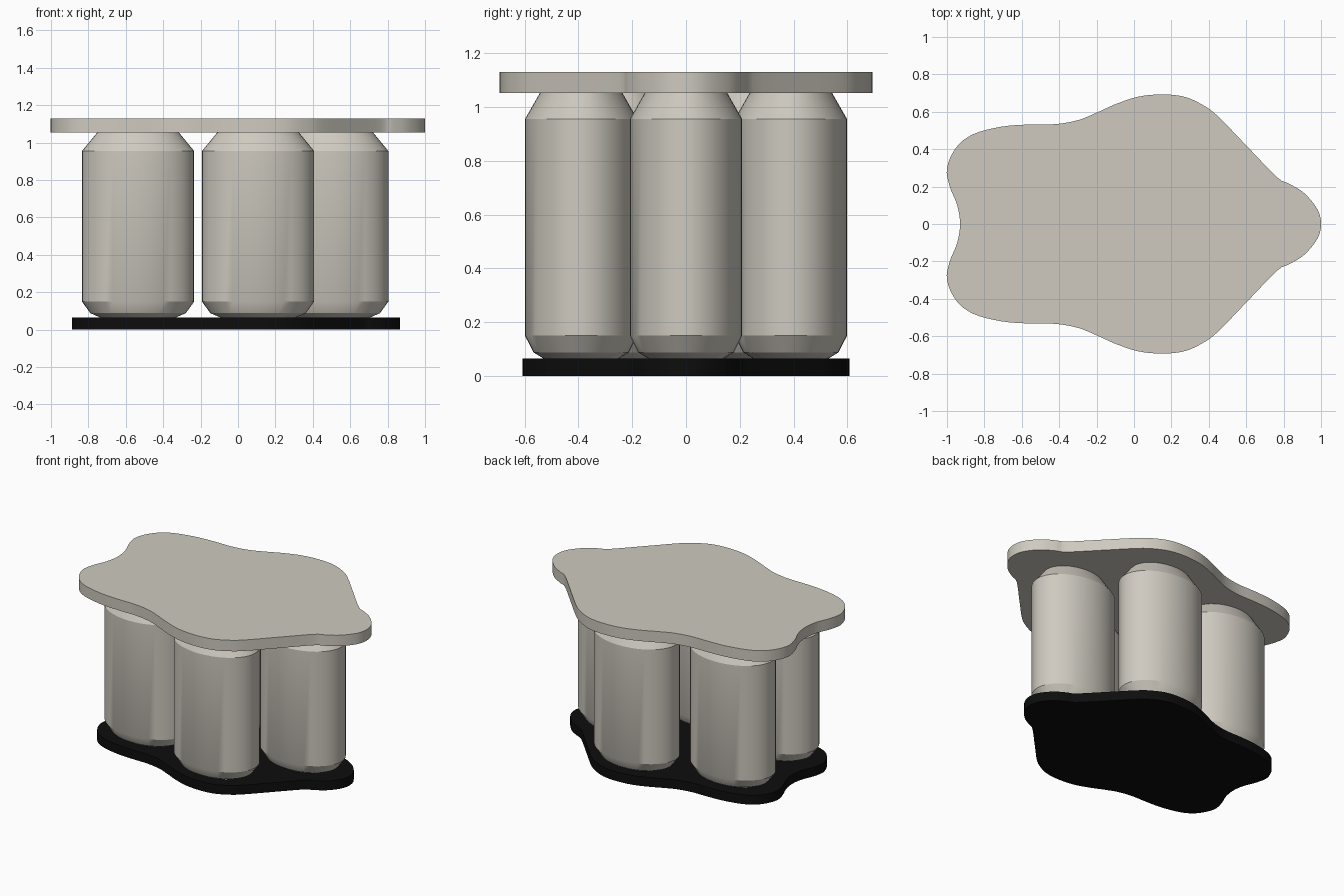
import bpy
import bmesh
from math import cos, sin, tau, radians
from mathutils import Vector

cube = bpy.data.objects.get("Cube")
if cube:
    bpy.data.objects.remove(cube, do_unlink=True)


def material(name, colour):
    mat = bpy.data.materials.new(name)
    mat.use_nodes = True
    mat.diffuse_color = colour
    mat.node_tree.nodes["Principled BSDF"].inputs["Base Color"].default_value = colour
    return mat


def finish(name, bm, mat, angle):
    bmesh.ops.recalc_face_normals(bm, faces=bm.faces[:])
    mesh = bpy.data.meshes.new(name)
    bm.to_mesh(mesh)
    bm.free()
    mesh.materials.append(mat)
    obj = bpy.data.objects.new(name, mesh)
    bpy.context.collection.objects.link(obj)
    bpy.ops.object.select_all(action="DESELECT")
    obj.select_set(True)
    bpy.context.view_layer.objects.active = obj
    bpy.ops.object.shade_smooth_by_angle(angle=radians(angle))
    return obj


def smooth_loop(points, steps=4):
    """Closed Catmull-Rom curve through the points."""
    pts = [Vector(p) for p in points]
    n = len(pts)
    result = []
    for i in range(n):
        a, b, c, d = (pts[(i + k) % n] for k in (-1, 0, 1, 2))
        for s in range(steps):
            t = s / steps
            result.append(b + 0.5 * t * ((c - a) + t * ((2 * a - 5 * b + 4 * c - d)
                          + t * (3 * (b - c) + d - a))))
    return result


def slab(name, outline, scale, shift, bottom, top, mat):
    bm = bmesh.new()
    face = bm.faces.new([bm.verts.new((p.x * scale + shift, p.y * scale, bottom))
                         for p in outline])
    ext = bmesh.ops.extrude_face_region(bm, geom=[face])
    for v in ext["geom"]:
        if isinstance(v, bmesh.types.BMVert):
            v.co.z = top
    return finish(name, bm, mat, 40)


def can(name, x, y, profile, squash, mat, sides=40):
    bm = bmesh.new()
    rings = [[bm.verts.new((x + r * cos(tau * i / sides),
                            y + r * squash * sin(tau * i / sides), z))
              for i in range(sides)] for r, z in profile]
    for low, high in zip(rings, rings[1:]):
        for i in range(sides):
            j = (i + 1) % sides
            bm.faces.new((low[i], low[j], high[j], high[i]))
    bm.faces.new(rings[0])
    bm.faces.new(rings[-1])
    return finish(name, bm, mat, 28)


cream = material("warm light grey", (0.62, 0.59, 0.525, 1))
black = material("black", (0.004, 0.004, 0.004, 1))

# Wavy five-lobed outline: one half, mirrored across y
half = [(1, 0), (0.98, 0.08), (0.91, 0.165), (0.83, 0.215), (0.765, 0.25),
        (0.6, 0.42), (0.45, 0.575), (0.37, 0.635), (0.27, 0.68), (0.15, 0.693),
        (0.02, 0.68), (-0.1, 0.64), (-0.2, 0.595), (-0.3, 0.555), (-0.42, 0.534),
        (-0.56, 0.532), (-0.71, 0.52), (-0.86, 0.48), (-0.95, 0.41), (-1, 0.3),
        (-0.985, 0.2), (-0.945, 0.1), (-0.93, 0)]
outline = smooth_loop(half + [(x, -y) for x, y in reversed(half[1:-1])])

# Tabletop and base plate
slab("tabletop", outline, 1.0, 0, 1.053, 1.13, cream)
slab("base_plate", outline, 0.877, -0.01, 0, 0.065, black)

# Five can-shaped supports on a flattened pentagon
profile = [(0.19, 0.06), (0.255, 0.088), (0.3, 0.15), (0.3, 0.955), (0.217, 1.056)]
for k in range(5):
    a = tau * k / 5
    can(f"can_support_{k + 1}", -0.07 + 0.574 * cos(a), 0.41 * sin(a),
        profile, 0.697, cream)
